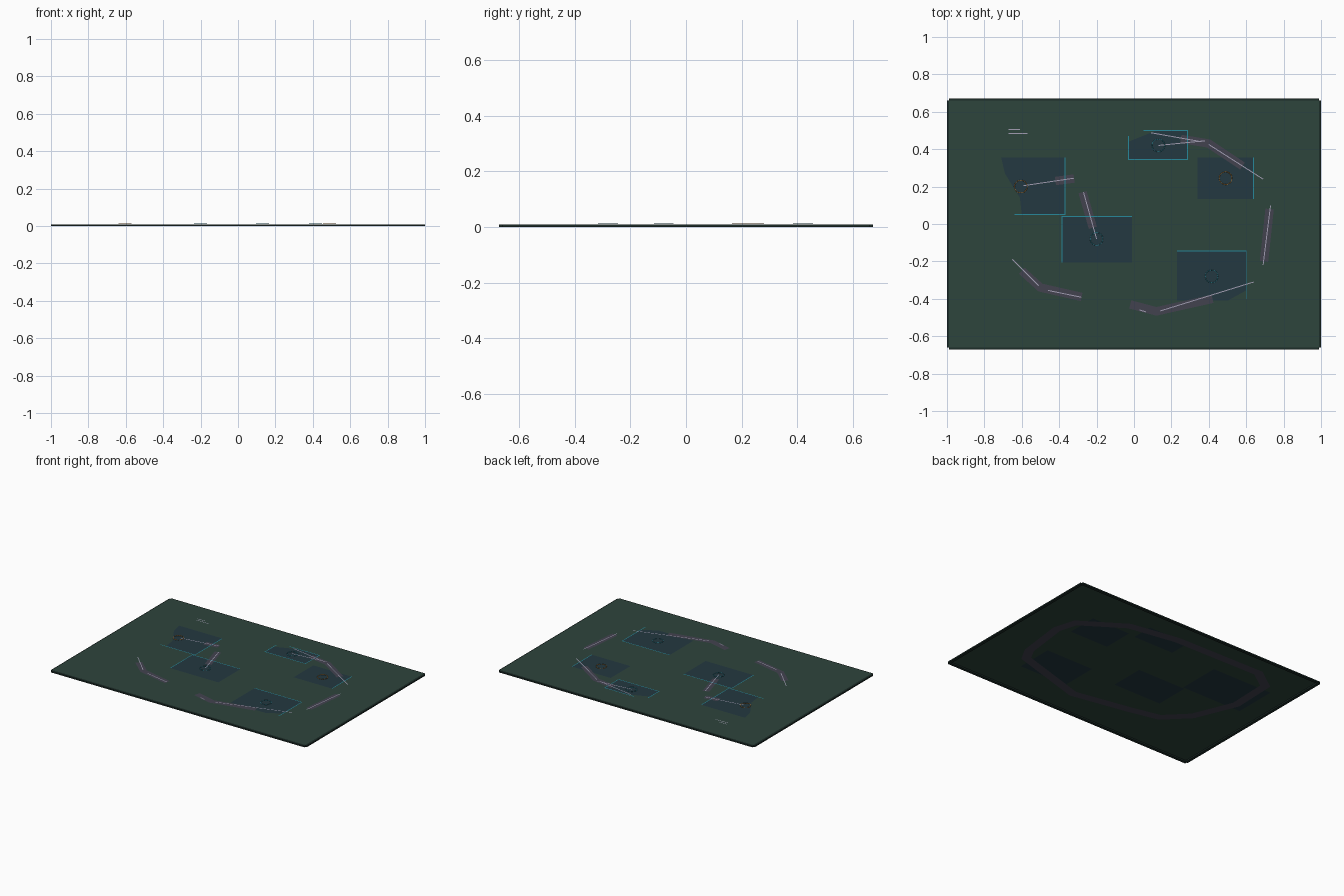
import bpy, bmesh
from mathutils import Vector

if "Cube" in bpy.data.objects:
    bpy.data.objects.remove(bpy.data.objects["Cube"])

def mat(name, c):
    m = bpy.data.materials.new(name)
    m.diffuse_color = (*c, 1)
    m.use_nodes = True
    m.node_tree.nodes["Principled BSDF"].inputs["Base Color"].default_value = m.diffuse_color
    return m

GREEN = mat("ground_green", (.027, .058, .045))
DARK = mat("rail_dark", (.012, .026, .022))
NAVY = mat("panel_navy", (.017, .04, .052))
CYAN = mat("cyan", (.02, .25, .33))
ROAD = mat("road_grey", (.055, .055, .078))
LINE = mat("line_pale", (.36, .34, .45))
ORANGE = mat("orange", (.5, .2, .03))
Z = .0128  # ground sheet height

def finish(bm, name, m):
    me = bpy.data.meshes.new(name)
    bm.to_mesh(me)
    bm.free()
    ob = bpy.data.objects.new(name, me)
    bpy.context.collection.objects.link(ob)
    me.materials.append(m)
    return ob

def box(name, x0, x1, y0, y1, z0, z1, m):
    bm = bmesh.new()
    bmesh.ops.create_cube(bm, size=1)
    for v in bm.verts:
        v.co = ((x0 + x1) / 2 + v.co.x * (x1 - x0), (y0 + y1) / 2 + v.co.y * (y1 - y0),
                (z0 + z1) / 2 + v.co.z * (z1 - z0))
    return finish(bm, name, m)

def sheet(name, pts, z, m):
    bm = bmesh.new()
    bm.faces.new([bm.verts.new((x, y, z)) for x, y in pts])
    return finish(bm, name, m)

def rect(x0, x1, y0, y1):
    return [(x0, y0), (x1, y0), (x1, y1), (x0, y1)]

def ribbon(name, pts, width, z, m, closed=False):
    """Flat mitred strip along a polyline."""
    bm = bmesh.new()
    P = [Vector(p) for p in pts]
    n = len(P)
    rows = []
    for i, p in enumerate(P):
        a = P[i - 1] if i or closed else p
        b = P[(i + 1) % n] if i < n - 1 or closed else p
        d1, d2 = (p - a), (b - p)
        d1 = d1.normalized() if d1.length else d2.normalized()
        d2 = d2.normalized() if d2.length else d1
        t = (d1 + d2).normalized()
        o = Vector((-t.y, t.x)) * (width / 2 / max(t.dot(d1), .5))
        rows.append([bm.verts.new((*(p + s), z)) for s in (-o, o)])
    for i in range(n if closed else n - 1):
        a, b = rows[i], rows[(i + 1) % n]
        bm.faces.new((a[0], b[0], b[1], a[1]))
    return finish(bm, name, m)

def ring(name, x, y, r, m):
    bpy.ops.mesh.primitive_torus_add(location=(x, y, Z + .001), major_radius=r, minor_radius=.0016,
                                     major_segments=24, minor_segments=6)
    ob = bpy.context.object
    ob.name = name
    ob.data.materials.append(m)

# ground sheet floating just above four edge rails
sheet("ground_sheet", rect(-.988, .988, -.66, .66), Z, GREEN)
for s, n in ((-1, "a"), (1, "b")):
    box("long_rail_" + n, -.99, .99, *sorted((s * .652, s * .672)), 0, .0095, DARK)
    box("short_rail_" + n, *sorted((s * .98, s)), -.66, .66, 0, .0095, DARK)

# district panels: full sheet under the ground, visible part on top, thin outline
panels = [
    ((-.84, -.37, .05, .355), [(-.60, .05), (-.37, .05), (-.37, .355), (-.71, .355), (-.69, .27), (-.61, .14)],
     [(-.64, .05), (-.37, .05), (-.37, .355)], (-.605, .2), ORANGE),
    ((-.385, -.01, -.205, .04), rect(-.385, -.01, -.205, .04),
     [(-.385, -.205), (-.385, .04), (-.01, .04)], (-.2, -.08), CYAN),
    ((.23, .6, -.41, -.145), [(.23, -.41), (.5, -.41), (.6, -.355), (.6, -.145), (.23, -.145)],
     [(.23, -.145), (.6, -.145), (.6, -.4)], (.415, -.28), CYAN),
    ((.34, .64, .135, .355), rect(.34, .64, .135, .355), [(.64, .135), (.64, .355)], (.49, .245), ORANGE),
    ((-.03, .285, .345, .5), [(-.03, .345), (.285, .345), (.285, .5), (.12, .5), (-.03, .44)],
     [(-.03, .47), (-.03, .345), (.285, .345), (.285, .5), (.05, .5)], (.13, .42), CYAN),
]
for i, (r, vis, edge, c, col) in enumerate(panels):
    sheet(f"panel_under_{i}", rect(*r), Z - .0006, NAVY)
    sheet(f"panel_{i}", vis, Z + .0005, NAVY)
    ribbon(f"panel_outline_{i}", edge, .005, Z + .0014, CYAN)
    ring(f"marker_ring_{i}", *c, .034, col)

# closed loop road under the ground
loop = [(-.65, -.19), (-.5, -.34), (-.28, -.39), (.12, -.465), (.64, -.31), (.69, -.22), (.73, .1),
        (.69, .24), (.4, .43), (.05, .49), (-.62, .5), (-.76, .4), (-.77, .1)]
ribbon("loop_road_under", loop, .06, Z - .001, ROAD, True)

# stretches of road showing on top
roads = [
    [(-.6, -.25), (-.5, -.34), (-.28, -.39)],
    [(-.02, -.43), (.12, -.467), (.42, -.4)],
    [(.695, -.2), (.725, .08)],
    [(.25, .455), (.4, .43), (.58, .31)],
    [(-.42, .23), (-.32, .243)],
    [(-.275, .17), (-.22, -.02)],
]
for i, p in enumerate(roads):
    ribbon(f"road_{i}", p, .045, Z + .001, ROAD)

# pale centre lines
lines = [
    [(-.65, -.19), (-.51, -.33)], [(-.46, -.355), (-.28, -.392)],
    [(.03, -.46), (.065, -.47)], [(.14, -.465), (.64, -.31)],
    [(.69, -.22), (.73, .1)], [(.69, .24), (.4, .425)],
    [(.13, .42), (.38, .445)], [(.09, .488), (.36, .44)],
    [(-.59, .205), (-.32, .245)], [(-.27, .17), (-.2, -.08)],
    [(-.67, .505), (-.61, .505)], [(-.67, .485), (-.57, .485)],
]
for i, p in enumerate(lines):
    ribbon(f"centre_line_{i}", p, .005, Z + .002, LINE)
